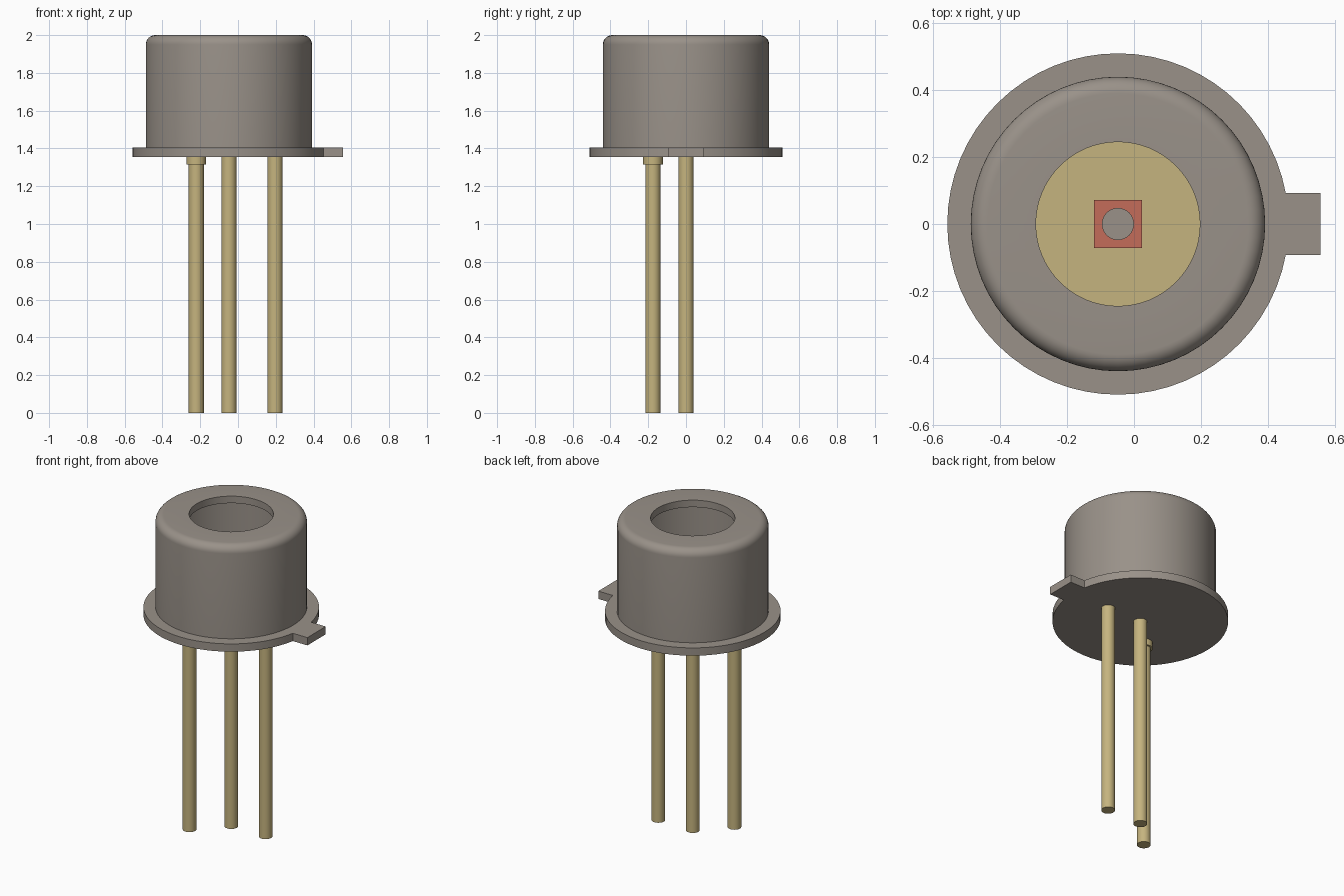
import bpy, bmesh, math
from mathutils import Matrix

cube = bpy.data.objects.get("Cube")
if cube:
    bpy.data.objects.remove(cube, do_unlink=True)

AXIS_X = -0.048          # axis of the round body
BASE, DECK, TOP = 1.355, 1.405, 2.0


def material(name, rgb):
    m = bpy.data.materials.new(name)
    m.use_nodes = True
    m.diffuse_color = (*rgb, 1)
    m.node_tree.nodes["Principled BSDF"].inputs["Base Color"].default_value = (*rgb, 1)
    return m


METAL = material("warm grey metal", (0.32, 0.285, 0.25))
GOLD = material("gold plating", (0.56, 0.455, 0.21))
RED = material("red chip", (0.55, 0.15, 0.10))


def finish(bm, name, mat, smooth=True):
    bmesh.ops.recalc_face_normals(bm, faces=bm.faces)
    mesh = bpy.data.meshes.new(name)
    bm.to_mesh(mesh)
    bm.free()
    mesh.materials.append(mat)
    obj = bpy.data.objects.new(name, mesh)
    bpy.context.collection.objects.link(obj)
    if smooth:
        bpy.ops.object.select_all(action="DESELECT")
        obj.select_set(True)
        bpy.context.view_layer.objects.active = obj
        bpy.ops.object.shade_smooth_by_angle(angle=math.radians(35))
    return obj


def cylinder(name, mat, x, y, radius, z0, z1, sides=32):
    bm = bmesh.new()
    bmesh.ops.create_cone(bm, cap_ends=True, segments=sides, radius1=radius,
                          radius2=radius, depth=z1 - z0,
                          matrix=Matrix.Translation((x, y, (z0 + z1) / 2)))
    return finish(bm, name, mat)


def lathe(name, mat, profile, sides=64):
    """Revolve a closed (radius, z) profile about the body axis."""
    bm = bmesh.new()
    rings = []
    for i in range(sides):
        a = math.tau * i / sides
        rings.append([bm.verts.new((AXIS_X + r * math.cos(a), r * math.sin(a), z))
                      for r, z in profile])
    n = len(profile)
    for i in range(sides):
        p, q = rings[i], rings[(i + 1) % sides]
        for j in range(n):
            k = (j + 1) % n
            bm.faces.new((p[j], q[j], q[k], p[k]))
    return finish(bm, name, mat)


# Flange: round plate with a square index tab on the left side
R, HALF, TAB_END = 0.51, 0.093, 0.557
start = math.asin(HALF / R)
steps = 60
outline = [(TAB_END, -HALF), (TAB_END, HALF)]
for i in range(steps + 1):
    a = start + (math.tau - 2 * start) * i / steps
    outline.append((AXIS_X + R * math.cos(a), R * math.sin(a)))
bm = bmesh.new()
plate = bm.faces.new([bm.verts.new((x, y, BASE)) for x, y in outline])
up = bmesh.ops.extrude_face_region(bm, geom=[plate], use_keep_orig=True)
bmesh.ops.translate(bm, vec=(0, 0, DECK - BASE),
                    verts=[v for v in up["geom"] if isinstance(v, bmesh.types.BMVert)])
finish(bm, "flange", METAL)

# Cap: hollow can with a rounded shoulder and an open window on top
CAP_R, HOLE_R, WALL, FILLET = 0.44, 0.245, 0.045, 0.05
profile = [(CAP_R - WALL, DECK), (CAP_R, DECK)]
for i in range(9):
    a = math.pi / 2 * i / 8
    profile.append((CAP_R - FILLET + FILLET * math.cos(a),
                    TOP - FILLET + FILLET * math.sin(a)))
profile += [(HOLE_R, TOP), (HOLE_R, TOP - WALL), (CAP_R - WALL, TOP - WALL)]
lathe("cap", METAL, profile)

# Gold floor inside the cap, with the chip and its round contact
cylinder("inner_floor", GOLD, AXIS_X, 0, 0.39, DECK, DECK + 0.009, 64)
bm = bmesh.new()
bmesh.ops.create_cube(bm, size=1, matrix=Matrix.Translation((AXIS_X, 0, DECK + 0.02))
                      @ Matrix.Diagonal((0.144, 0.144, 0.03, 1)))
finish(bm, "chip", RED, smooth=False)
cylinder("chip_contact", METAL, AXIS_X, 0, 0.048, DECK + 0.034, DECK + 0.042)

# Lead pins, one with a collar under the flange
PINS = {"centre_pin": (AXIS_X, 0), "left_pin": (0.196, 0), "front_right_pin": (-0.221, -0.175)}
for name, (x, y) in PINS.items():
    cylinder(name, GOLD, x, y, 0.04, 0, BASE)
cylinder("pin_collar", GOLD, *PINS["front_right_pin"], 0.052, BASE - 0.04, BASE)
